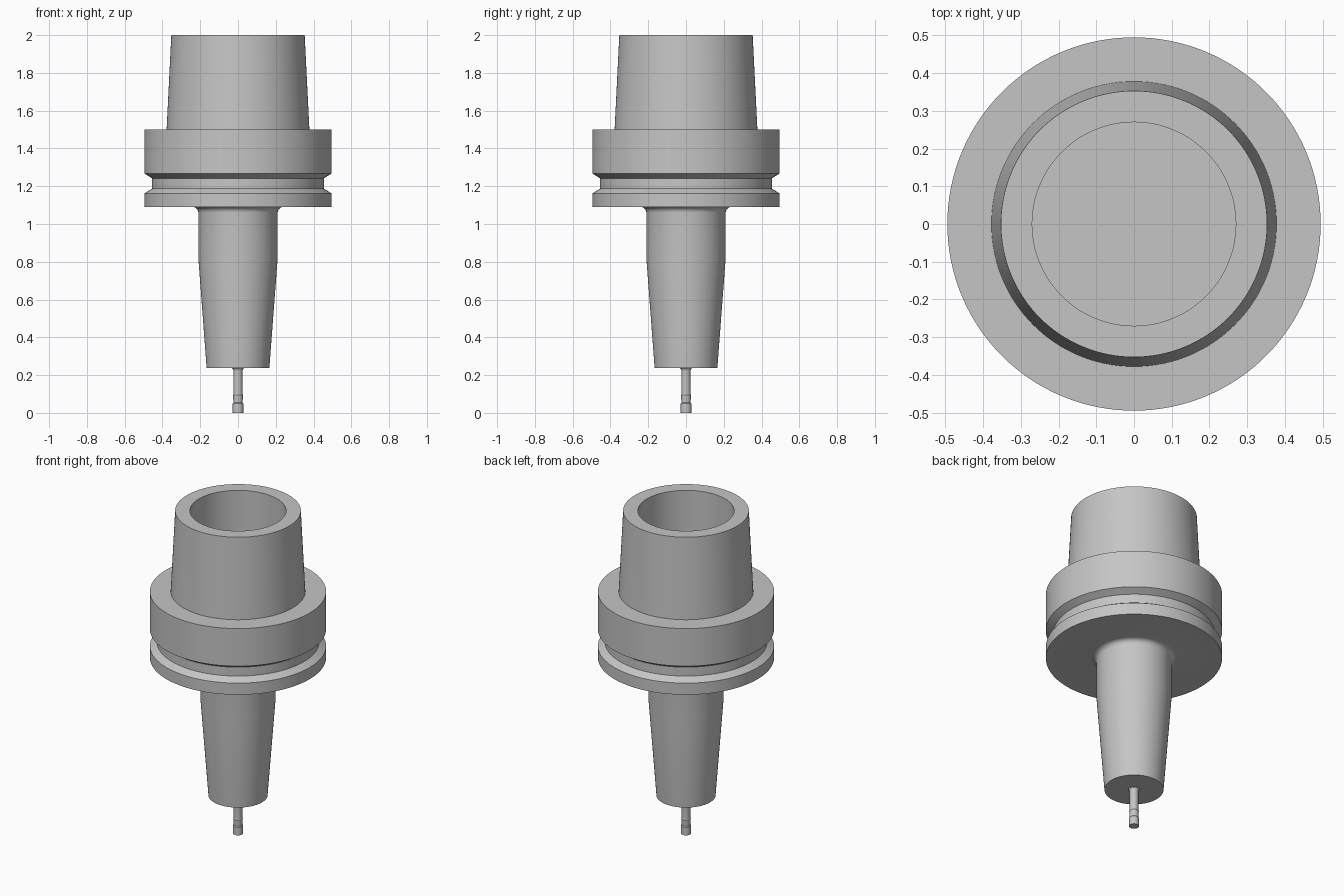
import bpy, bmesh, math

cube = bpy.data.objects.get("Cube")
if cube:
    bpy.data.objects.remove(cube, do_unlink=True)

steel = bpy.data.materials.new("steel_grey")
steel.use_nodes = True
STEEL = (0.56, 0.56, 0.56, 1)
steel.diffuse_color = STEEL
steel.node_tree.nodes["Principled BSDF"].inputs["Base Color"].default_value = STEEL


def fillet(cr, cz, rad, steps=6):
    """Quarter round flaring outward as it rises, listed from top to bottom."""
    return [(cr - rad * math.sin(a), cz + rad * math.cos(a))
            for a in (i * math.pi / 2 / steps for i in range(steps + 1))]


def lathe(name, profile, segments=128):
    """Revolve (radius, z) points around the z axis."""
    bm = bmesh.new()
    verts = [bm.verts.new((r, 0, z)) for r, z in profile]
    edges = [bm.edges.new(pair) for pair in zip(verts, verts[1:])]
    bmesh.ops.spin(bm, geom=verts + edges, cent=(0, 0, 0), axis=(0, 0, 1),
                   angle=2 * math.pi, steps=segments, use_merge=True)
    bmesh.ops.remove_doubles(bm, verts=bm.verts, dist=1e-5)
    bmesh.ops.recalc_face_normals(bm, faces=bm.faces)
    mesh = bpy.data.meshes.new(name)
    bm.to_mesh(mesh)
    bm.free()
    mesh.materials.append(steel)
    obj = bpy.data.objects.new(name, mesh)
    bpy.context.collection.objects.link(obj)
    bpy.ops.object.select_all(action="DESELECT")
    obj.select_set(True)
    bpy.context.view_layer.objects.active = obj
    bpy.ops.object.shade_smooth_by_angle(angle=math.radians(25))
    return obj


# Holder: bore, tapered shank, grooved flange, filleted neck and nose
bore = [(0, 1.5), (0.27, 1.5), (0.27, 2.0)]
shank = [(0.353, 2.0), (0.378, 1.5)]
flange = [(0.495, 1.5), (0.495, 1.267), (0.455, 1.242),
          (0.455, 1.187), (0.495, 1.162), (0.495, 1.09)]
neck = fillet(0.24, 1.06, 0.03) + [(0.21, 0.82)]
nose = [(0.166, 0.237), (0, 0.237)]
lathe("tool_holder", bore + shank + flange + neck + nose)

# Cutter: flared root, slim stem, slight relief and cutting tip
root = fillet(0.042, 0.222, 0.018)
root = [(0, 0.25), (0.042, 0.25)] + root
tip = [(0.024, 0.1), (0.027, 0.095), (0.024, 0.055),
       (0.028, 0.05), (0.028, 0), (0, 0)]
lathe("cutter", root + tip, 48)
